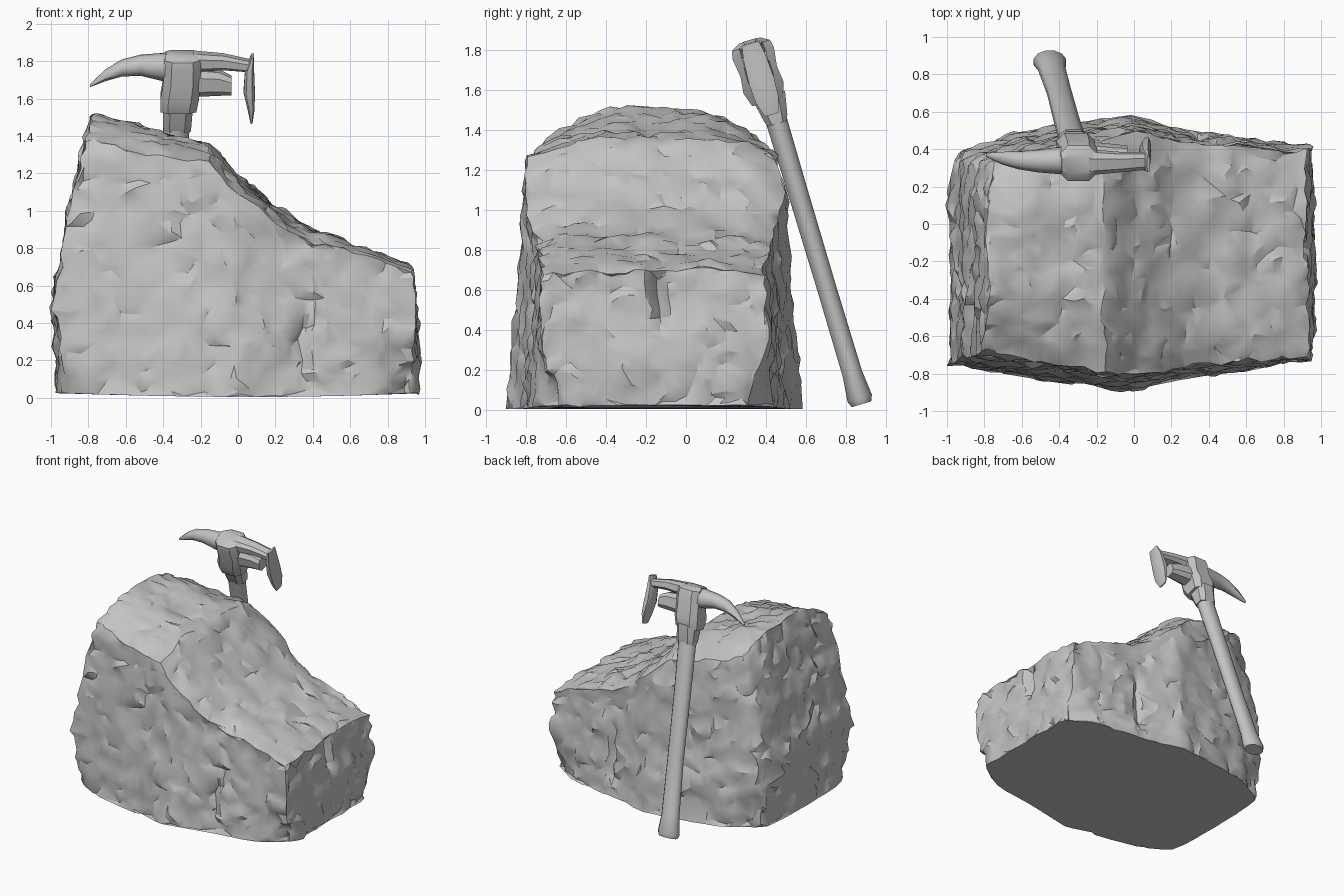
import bpy, bmesh, math
from mathutils import Vector, noise

cube = bpy.data.objects.get("Cube")
if cube:
    bpy.data.objects.remove(cube, do_unlink=True)

GREY = (0.55, 0.55, 0.55, 1)
mat = bpy.data.materials.new("stone_grey")
mat.use_nodes = True
mat.diffuse_color = GREY
bsdf = next(n for n in mat.node_tree.nodes if n.type == 'BSDF_PRINCIPLED')
bsdf.inputs["Base Color"].default_value = GREY
bsdf.inputs["Roughness"].default_value = 0.8


def interp(table, t):
    """Piecewise linear lookup in a list of (t, value)."""
    if t <= table[0][0]:
        return table[0][1]
    for (a, va), (b, vb) in zip(table, table[1:]):
        if t <= b:
            return va + (vb - va) * (t - a) / (b - a)
    return table[-1][1]


def finish(name, bm, angle, keep=1.0):
    """Make the object; keep is the share of faces left after chipping."""
    bmesh.ops.recalc_face_normals(bm, faces=bm.faces)
    mesh = bpy.data.meshes.new(name)
    bm.to_mesh(mesh)
    bm.free()
    mesh.materials.append(mat)
    obj = bpy.data.objects.new(name, mesh)
    bpy.context.collection.objects.link(obj)
    bpy.ops.object.select_all(action='DESELECT')
    obj.select_set(True)
    bpy.context.view_layer.objects.active = obj
    if keep < 1:
        mod = obj.modifiers.new("chip", 'DECIMATE')
        mod.ratio = keep
        bpy.ops.object.modifier_apply(modifier=mod.name)
    bpy.ops.object.shade_smooth_by_angle(angle=math.radians(angle))


# Boulder: outline tables
TOP = [(-0.78, 1.52), (-0.6, 1.48), (-0.4, 1.42), (-0.15, 1.36), (0, 1.2),
       (0.2, 1.02), (0.4, 0.9), (0.7, 0.8), (0.94, 0.7)]
LEFT = [(0, -0.97), (0.55, -0.985), (1.0, -0.91), (1.3, -0.84), (1.53, -0.78)]
RIGHT = [(0, 0.96), (0.2, 0.97), (0.5, 0.945), (0.7, 0.93)]
HALF = [(-1, 0.59), (-0.5, 0.67), (0, 0.745), (0.3, 0.66), (0.95, 0.6)]
TAPER = [(0, 1), (0.4, 0.96), (0.7, 0.92), (1, 0.9), (1.3, 0.87),
         (1.42, 0.79), (1.53, 0.7)]
MID_Y = -0.16


def boulder_point(p):
    """Map a point of the -1..1 cube onto the sloped block."""
    u, v, w = p
    s = (u + 1) / 2
    x = -0.78 + 1.72 * s
    arch = 0.13 * abs(v) ** 4 * (1 - s) + 0.02 * abs(v) ** 4
    base = 0.005 + 0.02 * u * u
    z = base + (w + 1) / 2 * (interp(TOP, x) - arch - base)
    y = v * interp(HALF, x) * interp(TAPER, z)
    x += (interp(LEFT, z) + 0.78) * (1 - s) ** 4
    x += (interp(RIGHT, z) - 0.94) * s ** 4
    # Undercut lower corners, deepest at the low end
    corner = (u * v) ** 6
    cut = max(0, 1 - z / 0.35) * (0.24 if u > 0 else 0.13)
    y *= 1 - cut * corner
    x *= 1 - 0.08 * max(0, 1 - z / 0.35) * corner
    # Worn upright corner behind the tall end
    if u < 0 < v:
        x *= 1 - 0.07 * corner
        y *= 1 - 0.07 * corner
    return Vector((x, MID_Y + y, z))


def roughness(p):
    """Broad swells, pitted cells and fine grain."""
    q = p + 0.05 * noise.noise_vector(p * 6)
    dist = noise.voronoi(q / 0.17)[0]
    cells = 0.035 * (min(dist[1] - dist[0], 0.5) - 0.3)
    return cells + 0.022 * noise.noise(p * 4.3) + 0.018 * noise.noise(p * 13)


def tent(t, width):
    return max(0, 1 - abs(t) / width)


bm = bmesh.new()
bmesh.ops.create_cube(bm, size=2)
bmesh.ops.subdivide_edges(bm, edges=bm.edges[:], cuts=65, use_grid_fill=True)
cube_pos = {v: v.co.copy() for v in bm.verts}
for v in bm.verts:
    v.co = boulder_point(v.co)
bm.normal_update()
moves = {}
for v, c in cube_pos.items():
    if c.z < -0.999:
        continue
    p = v.co
    d = roughness(p) - 0.004
    # Split seams on the long sides and the low end
    if abs(c.y) > 0.99:
        d -= 0.05 * tent(p.x - 0.35, 0.04) * tent(p.z - 0.35, 0.4)
    if c.x > 0.99:
        d -= 0.1 * tent(p.y + 0.14, 0.045) * tent(p.z - 0.6, 0.25)
    side = 0.03 * noise.noise_vector(p * 8)
    moves[v] = v.normal * d + (side - v.normal * side.dot(v.normal))
for v, m in moves.items():
    v.co += m
    v.co.z = max(v.co.z, 0)
finish("boulder", bm, 30, keep=0.11)


# Hammer, leaning back against the boulder
LEAN = 0.3


def loft(name, axis, sections, sides=8, square=1.0, angle=35, shift=-0.015):
    """Sections: (position along axis, other coordinate, radius, y radius)."""
    bm = bmesh.new()
    rings = []
    for a, b, r, ry in sections:
        ring = []
        for i in range(sides):
            t = math.tau * (i + 0.5) / sides
            c, s = (math.copysign(abs(f) ** square, f)
                    for f in (math.cos(t), math.sin(t)))
            x, z = (b + r * c, a) if axis == 'z' else (a, b + r * c)
            y = 0.375 + shift - LEAN * (z - 1.7) + ry * s
            ring.append(bm.verts.new((x, y, max(0, z + LEAN * ry * s))))
        rings.append(ring)
    for lo, hi in zip(rings, rings[1:]):
        for i in range(sides):
            j = (i + 1) % sides
            bm.faces.new((lo[i], lo[j], hi[j], hi[i]))
    bm.faces.new(rings[0])
    bm.faces.new(rings[-1])
    finish(name, bm, angle)


loft("hammer_handle", 'z', [
    (0.03, -0.45, 0.08, 0.05), (0.06, -0.45, 0.09, 0.063),
    (0.18, -0.44, 0.074, 0.05), (0.6, -0.4, 0.067, 0.048),
    (1.1, -0.36, 0.07, 0.05), (1.6, -0.315, 0.075, 0.055)],
    sides=12, angle=40, shift=0)

loft("hammer_collar", 'z', [
    (1.43, -0.325, 0.076, 0.05), (1.46, -0.325, 0.08, 0.062),
    (1.57, -0.32, 0.084, 0.085)], square=0.7, shift=0)

loft("hammer_head_block", 'z', [
    (1.54, -0.318, 0.1, 0.08), (1.61, -0.312, 0.108, 0.105),
    (1.69, -0.3, 0.105, 0.095), (1.78, -0.297, 0.103, 0.108),
    (1.82, -0.297, 0.1, 0.1), (1.845, -0.3, 0.09, 0.055)],
    square=0.6)

loft("pick_arm", 'x', [
    (-0.34, 1.765, 0.085, 0.075), (-0.42, 1.77, 0.07, 0.068),
    (-0.52, 1.778, 0.054, 0.058), (-0.62, 1.764, 0.044, 0.046),
    (-0.71, 1.724, 0.03, 0.032), (-0.79, 1.67, 0.008, 0.01)], angle=50)

loft("blade_arm_upper", 'x', [
    (-0.24, 1.8, 0.05, 0.065), (-0.08, 1.797, 0.04, 0.052),
    (0.07, 1.775, 0.03, 0.045)], square=0.7)

loft("blade_arm_lower", 'x', [
    (-0.24, 1.69, 0.075, 0.07), (-0.1, 1.685, 0.065, 0.055),
    (-0.035, 1.67, 0.05, 0.045)], square=0.7)

loft("cross_blade", 'z', [
    (1.83, 0.078, 0.008, 0.045), (1.76, 0.062, 0.025, 0.058),
    (1.64, 0.06, 0.032, 0.065), (1.55, 0.07, 0.02, 0.06),
    (1.475, 0.072, 0.006, 0.035)], square=0.7)
